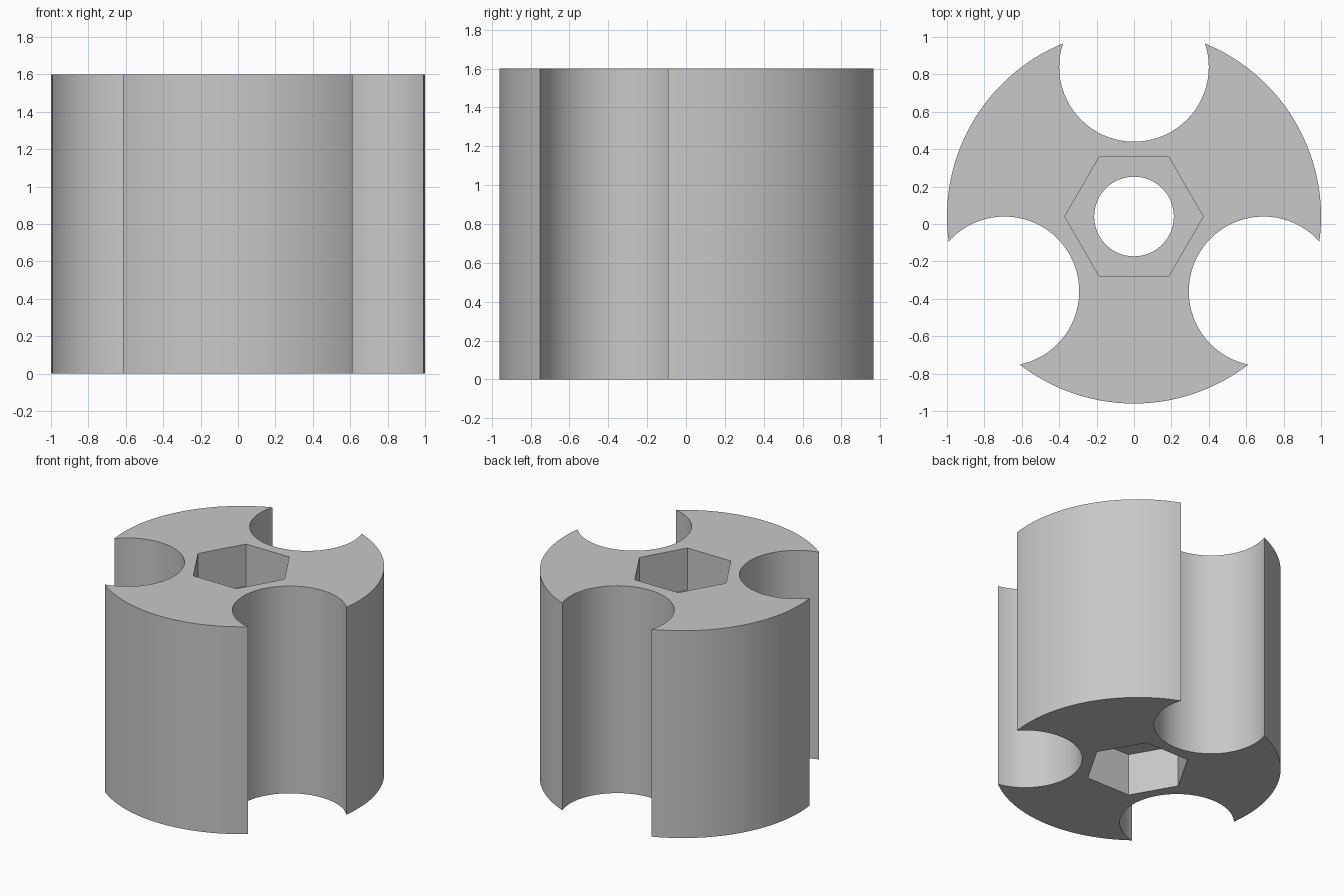
import bpy
from math import radians, sin, cos

cube = bpy.data.objects.get("Cube")
if cube:
    bpy.data.objects.remove(cube, do_unlink=True)

HEIGHT = 1.6
CENTRE_Y = 0.04      # axis offset that centres the bounding box
RECESS = 0.325       # depth of each hexagonal socket


def prism(name, sides, radius, z0, z1, x=0.0, y=0.0, turn=0.0):
    """Upright prism from z0 to z1, placed relative to the main axis."""
    bpy.ops.mesh.primitive_cylinder_add(
        vertices=sides, radius=radius, depth=z1 - z0,
        location=(x, CENTRE_Y + y, (z0 + z1) / 2), rotation=(0, 0, radians(turn)))
    obj = bpy.context.object
    obj.name = name
    return obj


def cut(target, cutter):
    """Subtract the cutter from the target and discard it."""
    cutter.hide_render = True
    mod = target.modifiers.new("cut", 'BOOLEAN')
    mod.operation = 'DIFFERENCE'
    mod.solver = 'EXACT'
    mod.object = cutter
    bpy.context.view_layer.objects.active = target
    bpy.ops.object.modifier_apply(modifier=mod.name)
    bpy.data.objects.remove(cutter, do_unlink=True)


# Grey plastic
grey = bpy.data.materials.new("plain grey")
grey.use_nodes = True
colour = (0.58, 0.58, 0.58, 1)
grey.diffuse_color = colour
grey.node_tree.nodes["Principled BSDF"].inputs["Base Color"].default_value = colour

# Round knob body
body = prism("knob_body", 128, 1.0, 0, HEIGHT)
body.data.materials.append(grey)

# Three finger scallops around the rim
for angle in (90, 210, 330):
    a = radians(angle)
    cut(body, prism("scallop_cutter", 72, 0.4, -0.2, HEIGHT + 0.2,
                    0.8 * cos(a), 0.8 * sin(a)))

# Through bore
cut(body, prism("bore_cutter", 48, 0.213, -0.2, HEIGHT + 0.2))

# Hexagonal sockets in both ends
for z0, z1 in ((-0.2, RECESS), (HEIGHT - RECESS, HEIGHT + 0.2)):
    cut(body, prism("socket_cutter", 6, 0.37, z0, z1, turn=30))

# Smooth curved walls, crisp edges
bpy.ops.object.select_all(action='DESELECT')
body.select_set(True)
bpy.context.view_layer.objects.active = body
bpy.ops.object.shade_smooth_by_angle(angle=radians(25))
